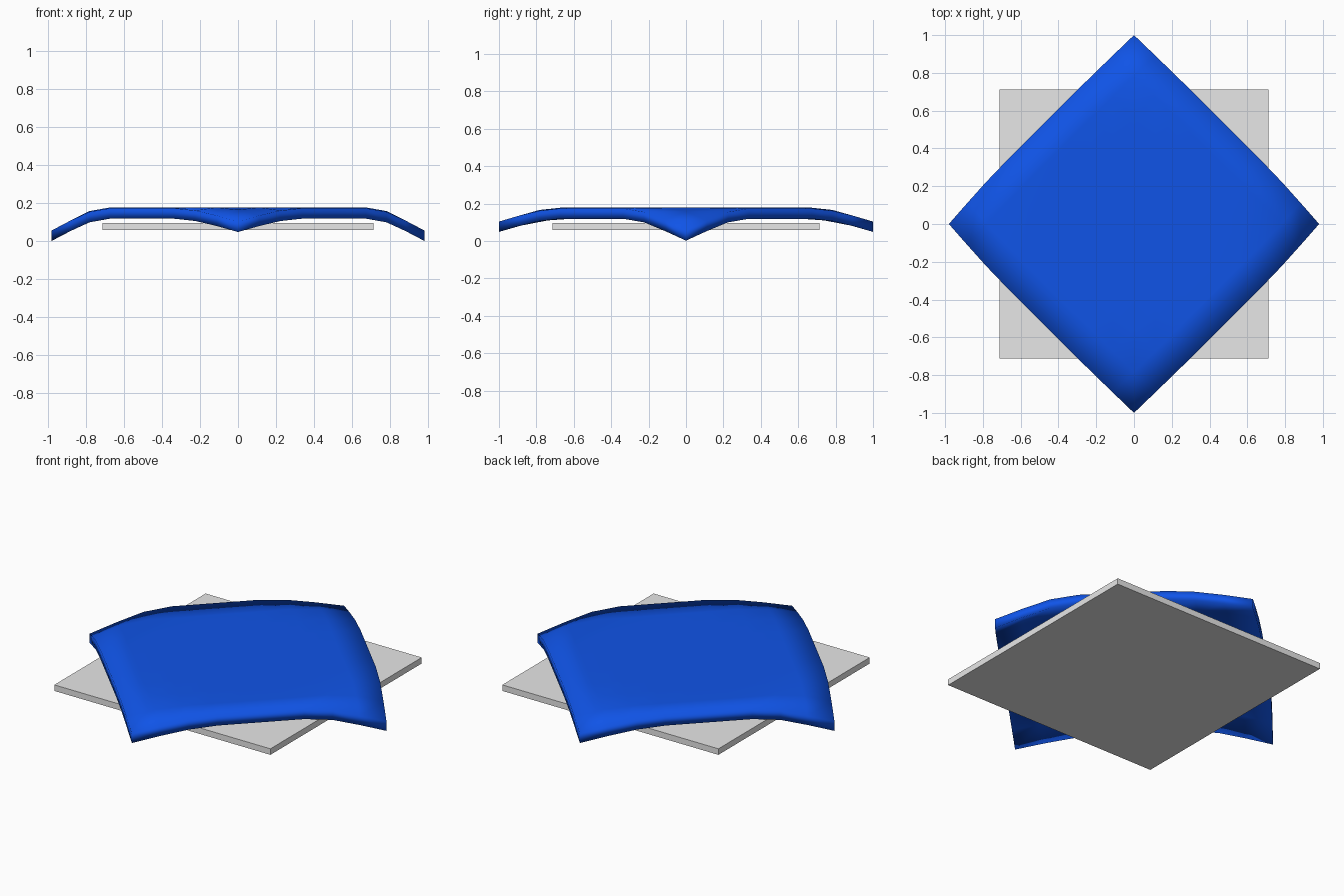
import bpy, bmesh

cube = bpy.data.objects.get("Cube")
if cube:
    bpy.data.objects.remove(cube, do_unlink=True)


def make_material(name, rgb):
    mat = bpy.data.materials.new(name)
    mat.use_nodes = True
    mat.diffuse_color = (*rgb, 1)
    mat.node_tree.nodes["Principled BSDF"].inputs["Base Color"].default_value = (*rgb, 1)
    return mat


def make_object(name, bm, mat, smooth):
    bmesh.ops.recalc_face_normals(bm, faces=bm.faces)
    for face in bm.faces:
        face.smooth = smooth
    mesh = bpy.data.meshes.new(name)
    bm.to_mesh(mesh)
    bm.free()
    mesh.materials.append(mat)
    obj = bpy.data.objects.new(name, mesh)
    bpy.context.collection.objects.link(obj)
    return obj


def ramp(value, start, end):
    return min(max((abs(value) - start) / (end - start), 0), 1)


blue = make_material("blue cloth", (0.005, 0.088, 0.8))
grey = make_material("light grey", (0.8, 0.8, 0.8))

# Flat square board
bm = bmesh.new()
bmesh.ops.create_cube(bm, size=1)
for v in bm.verts:
    v.co.x *= 1.426
    v.co.y *= 1.426
    v.co.z = 0.078 + v.co.z * 0.036
make_object("board", bm, grey, False)

# Square cloth turned by 45 degrees, its four corners drooping
THICKNESS = 0.055
bm = bmesh.new()
bmesh.ops.create_grid(bm, x_segments=9, y_segments=9, size=1)
for v in bm.verts:
    a, b = v.co.x, v.co.y
    x, y = (a - b) / 2, (a + b) / 2
    side, end = ramp(x, 0.72, 1), ramp(y, 0.7, 1)
    rim = max(abs(a), abs(b)) > 0.99
    drop = 0.117 * side ** 1.15 + 0.07 * end ** 1.3 + (0.004 if rim else 0)
    v.co = (x * (1.01 - 0.03 * side), y * (1.01 - 0.01 * end), 0.178 - drop)

# Give the cloth an even vertical thickness
result = bmesh.ops.extrude_face_region(bm, geom=bm.faces[:], use_keep_orig=True)
for item in result["geom"]:
    if isinstance(item, bmesh.types.BMVert):
        item.co.z -= THICKNESS
make_object("cloth", bm, blue, True)
